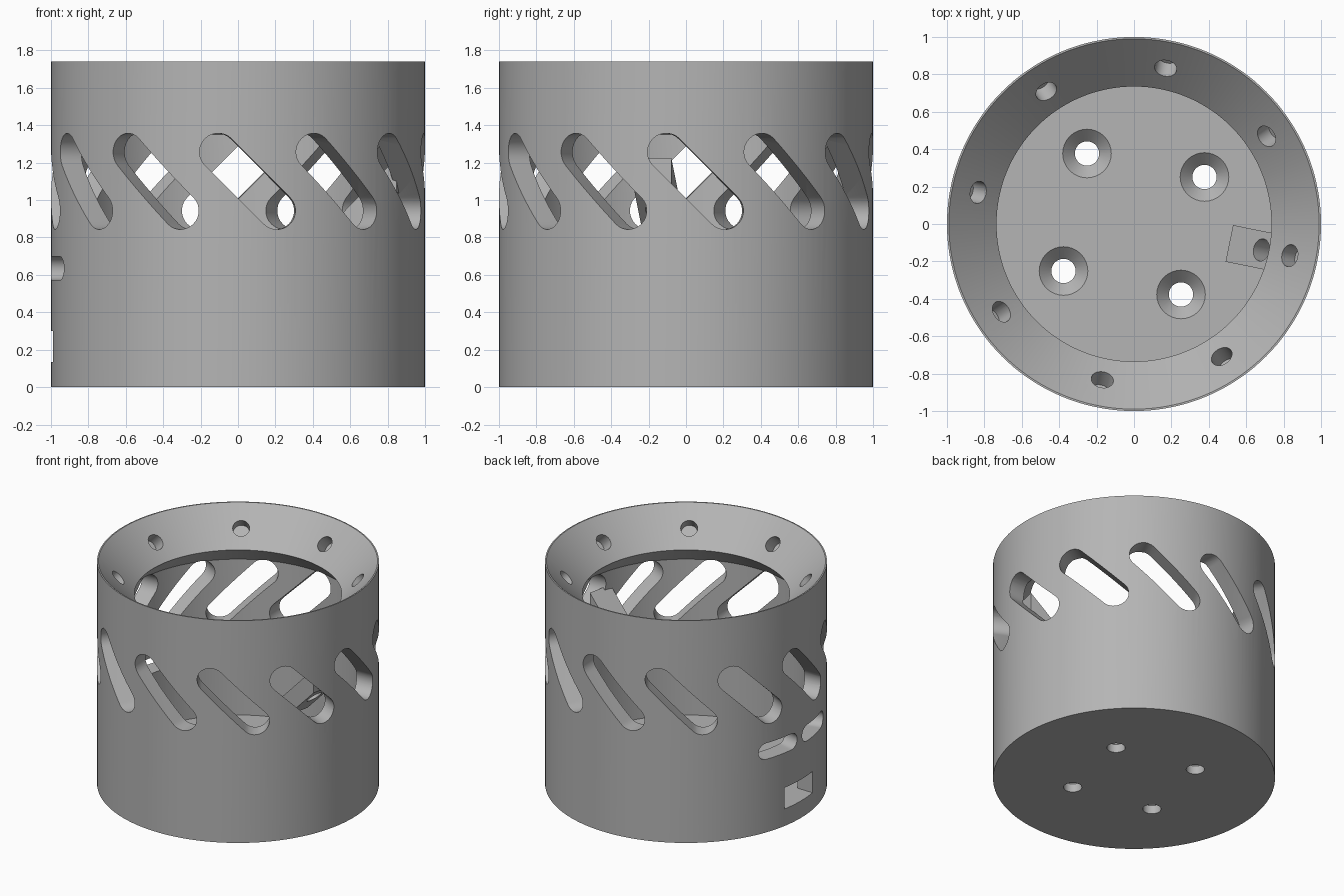
import bpy, bmesh, math
from mathutils import Matrix, Vector

if "Cube" in bpy.data.objects:
    bpy.data.objects.remove(bpy.data.objects["Cube"])

grey = bpy.data.materials.new("plain grey")
grey.diffuse_color = (0.46, 0.46, 0.46, 1)
grey.use_nodes = True
grey.node_tree.nodes["Principled BSDF"].inputs["Base Color"].default_value = grey.diffuse_color
R, H, WALL, FLOOR = 1.0, 1.74, 0.87, 0.13


def loft(bm, rings):
    """Closed solid from rings of equal point count, capped at both ends."""
    vs = [[bm.verts.new(p) for p in ring] for ring in rings]
    n = len(vs[0])
    for a, b in zip(vs, vs[1:]):
        for i in range(n):
            j = (i + 1) % n
            bm.faces.new((a[i], a[j], b[j], b[i]))
    bm.faces.new(vs[0][::-1])
    bm.faces.new(vs[-1])


def lathe(bm, profile, n, m=Matrix()):
    """Revolve (radius, height) points about local z."""
    loft(bm, [[m @ Vector((r * math.cos(2 * math.pi * i / n),
                           r * math.sin(2 * math.pi * i / n), z))
               for i in range(n)] for r, z in profile])


def radial_prism(bm, outline, r0, r1, azimuth):
    """Extrude a (tangent, z) outline outward at the given azimuth."""
    m = Matrix.Rotation(math.radians(azimuth), 4, 'Z')
    loft(bm, [[m @ Vector((r, t, z)) for t, z in outline] for r in (r0, r1)])


def capsule(half, rad, tilt, cz, n=14):
    """Rounded slot outline centred at height cz."""
    c, s = math.cos(tilt), math.sin(tilt)
    pts = []
    for side in (1, -1):
        for i in range(n + 1):
            a = -math.pi / 2 + math.pi * i / n
            u = side * (half + rad * math.cos(a))
            v = side * rad * math.sin(a)
            pts.append((u * c - v * s, cz + u * s + v * c))
    return pts


def finish(name, bm):
    bmesh.ops.recalc_face_normals(bm, faces=bm.faces)
    me = bpy.data.meshes.new(name)
    bm.to_mesh(me)
    bm.free()
    ob = bpy.data.objects.new(name, me)
    bpy.context.collection.objects.link(ob)
    me.materials.append(grey)
    return ob


def cut(ob, name, bm):
    cutter = finish(name, bm)
    cutter.hide_render = True
    mod = ob.modifiers.new(name, 'BOOLEAN')
    mod.operation, mod.solver, mod.object = 'DIFFERENCE', 'EXACT', cutter
    bpy.ops.object.select_all(action='DESELECT')
    ob.select_set(True)
    bpy.context.view_layer.objects.active = ob
    bpy.ops.object.modifier_apply(modifier=name)
    bpy.data.objects.remove(cutter)


def smooth(ob):
    bpy.ops.object.select_all(action='DESELECT')
    ob.select_set(True)
    bpy.context.view_layer.objects.active = ob
    bpy.ops.object.shade_smooth_by_angle(angle=math.radians(25))


# Cup with funnel rim and undercut lip
bm = bmesh.new()
lathe(bm, [(R, 0), (R, H), (0.99, H), (0.735, 1.485),
           (WALL, 1.35), (WALL, FLOOR)], 144)
cup = finish("cup_body", bm)

# Slanted vent slots around the wall
bm = bmesh.new()
for k in range(12):
    radial_prism(bm, capsule(0.222, 0.1, -math.pi / 4, 1.1), 0.78, 1.2, 3 + 30 * k)
cut(cup, "vent_slots", bm)

# Two side slots and the rectangular port
bm = bmesh.new()
for az in (166.5, 191):
    radial_prism(bm, capsule(0.12, 0.063, 0, 0.635), 0.75, 1.2, az)
radial_prism(bm, [(-0.17, FLOOR + 0.003), (0.17, FLOOR + 0.003),
                  (0.17, 0.3), (-0.17, 0.3)], 0.75, 1.2, 179)
cut(cup, "side_ports", bm)

# Countersunk screw holes in the floor
bm = bmesh.new()
for k in range(4):
    a = math.radians(33.7 + 90 * k)
    lathe(bm, [(0.065, -0.1), (0.065, 0.065), (0.13, FLOOR), (0.13, 0.2)], 32,
          Matrix.Translation((0.453 * math.cos(a), 0.453 * math.sin(a), 0)))
cut(cup, "screw_holes", bm)

# Blind round holes square to the funnel face
bm = bmesh.new()
for k in range(8):
    m = (Matrix.Rotation(math.radians(-11.5 + 45 * k), 4, 'Z')
         @ Matrix.Translation((0.85, 0, 1.6)) @ Matrix.Rotation(-math.pi / 4, 4, 'Y'))
    lathe(bm, [(0.06, -0.1), (0.06, 0.1)], 28, m)
cut(cup, "rim_holes", bm)
smooth(cup)

# Sloping inner bracket with a hole through it
turn = Matrix.Rotation(math.radians(-11.5), 4, 'Z')
side = [(0.52, 0.86), (0.885, 1.225), (0.885, 1.04), (0.612, 0.768)]
bm = bmesh.new()
loft(bm, [[turn @ Vector((r, t, z)) for r, z in side] for t in (-0.1, 0.1)])
bracket = finish("inner_bracket", bm)
bm = bmesh.new()
lathe(bm, [(0.06, -0.4), (0.06, 0.2)], 32,
      turn @ Matrix.Translation((0.695, 0, 1.035)) @ Matrix.Rotation(-math.pi / 4, 4, 'Y'))
cut(bracket, "bracket_hole", bm)
smooth(bracket)
